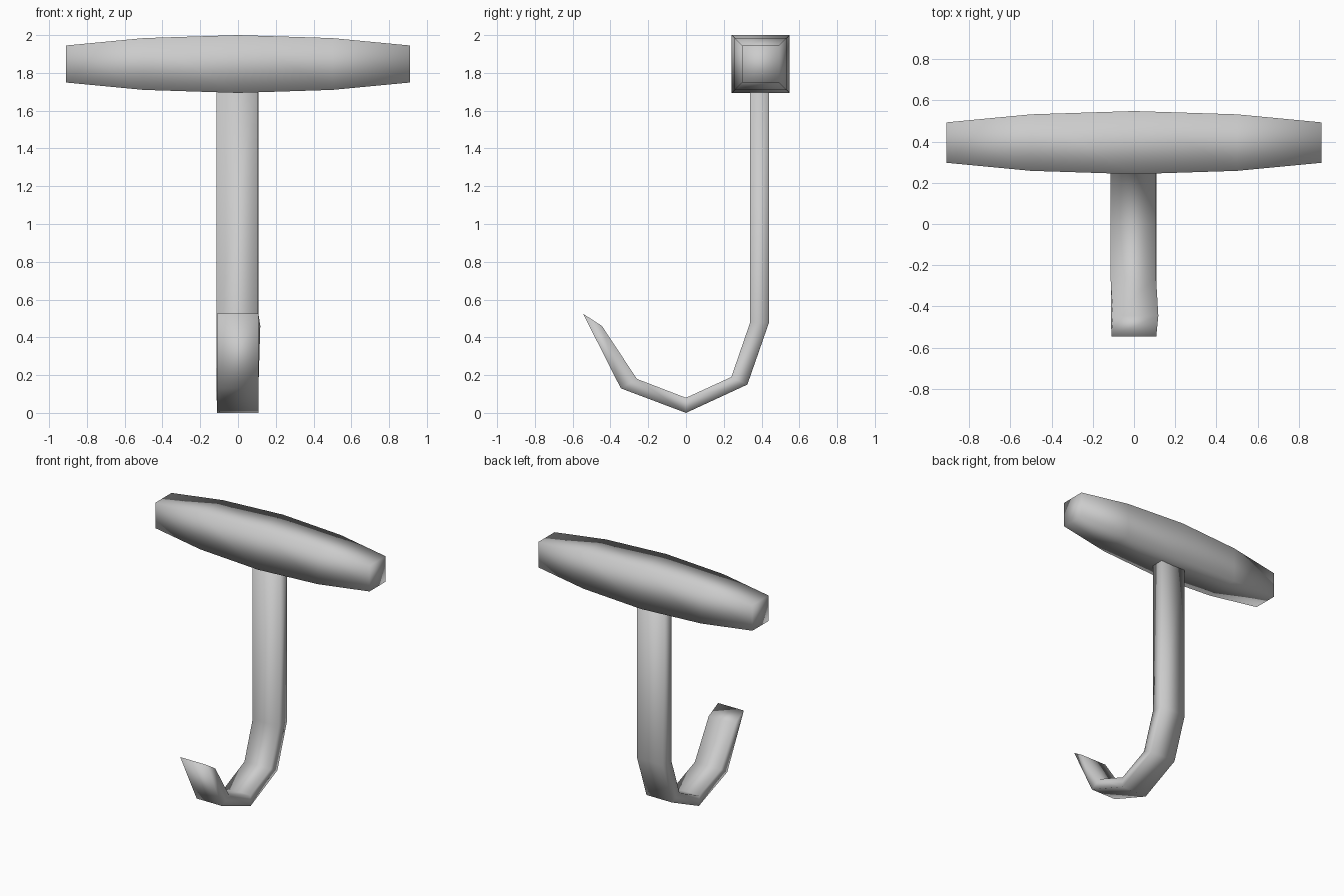
import bpy
import bmesh

cube = bpy.data.objects.get("Cube")
if cube:
    bpy.data.objects.remove(cube, do_unlink=True)

# Single grey metal colour
grey = bpy.data.materials.new("grey_metal")
grey.use_nodes = True
colour = (0.6, 0.6, 0.6, 1)
grey.diffuse_color = colour
grey.node_tree.nodes["Principled BSDF"].inputs["Base Color"].default_value = colour


def loft(name, rings):
    """Join a series of four-cornered rings into a closed smooth solid."""
    bm = bmesh.new()
    loops = [[bm.verts.new(p) for p in ring] for ring in rings]
    for a, b in zip(loops, loops[1:]):
        for i in range(4):
            j = (i + 1) % 4
            bm.faces.new((a[i], a[j], b[j], b[i]))
    bm.faces.new(loops[0])
    bm.faces.new(loops[-1])
    bmesh.ops.recalc_face_normals(bm, faces=bm.faces)
    for face in bm.faces:
        face.smooth = True
    mesh = bpy.data.meshes.new(name)
    bm.to_mesh(mesh)
    bm.free()
    mesh.materials.append(grey)
    obj = bpy.data.objects.new(name, mesh)
    bpy.context.collection.objects.link(obj)
    return obj


# Crossbar handle: square section, tapering to both ends
handle_y, handle_z = 0.395, 1.847
stations = [(-0.91, 0.098), (-0.5, 0.137), (0, 0.153), (0.5, 0.137), (0.91, 0.098)]
corners = [(-1, -1), (1, -1), (1, 1), (-1, 1)]
loft("handle", [[(x, handle_y + r * sy, handle_z + r * sz) for sy, sz in corners]
                for x, r in stations])

# Flat bar running down from the handle and curling into the hook
outer = [(0.44, 1.8), (0.44, 0.48), (0.325, 0.15), (0, 0), (-0.345, 0.13), (-0.545, 0.525)]
inner = [(0.34, 1.8), (0.34, 0.48), (0.24, 0.19), (0, 0.08), (-0.26, 0.18), (-0.445, 0.46)]
half_width = 0.11
rings = []
for i, (o, n) in enumerate(zip(outer, inner)):
    shift = 0.008 if i == len(outer) - 1 else -0.003  # slight sideways lean at the tip
    rings.append([(-half_width, *o), (half_width - 0.002, *o),
                  (half_width + shift, *n), (-half_width + shift, *n)])
loft("hook_bar", rings)
